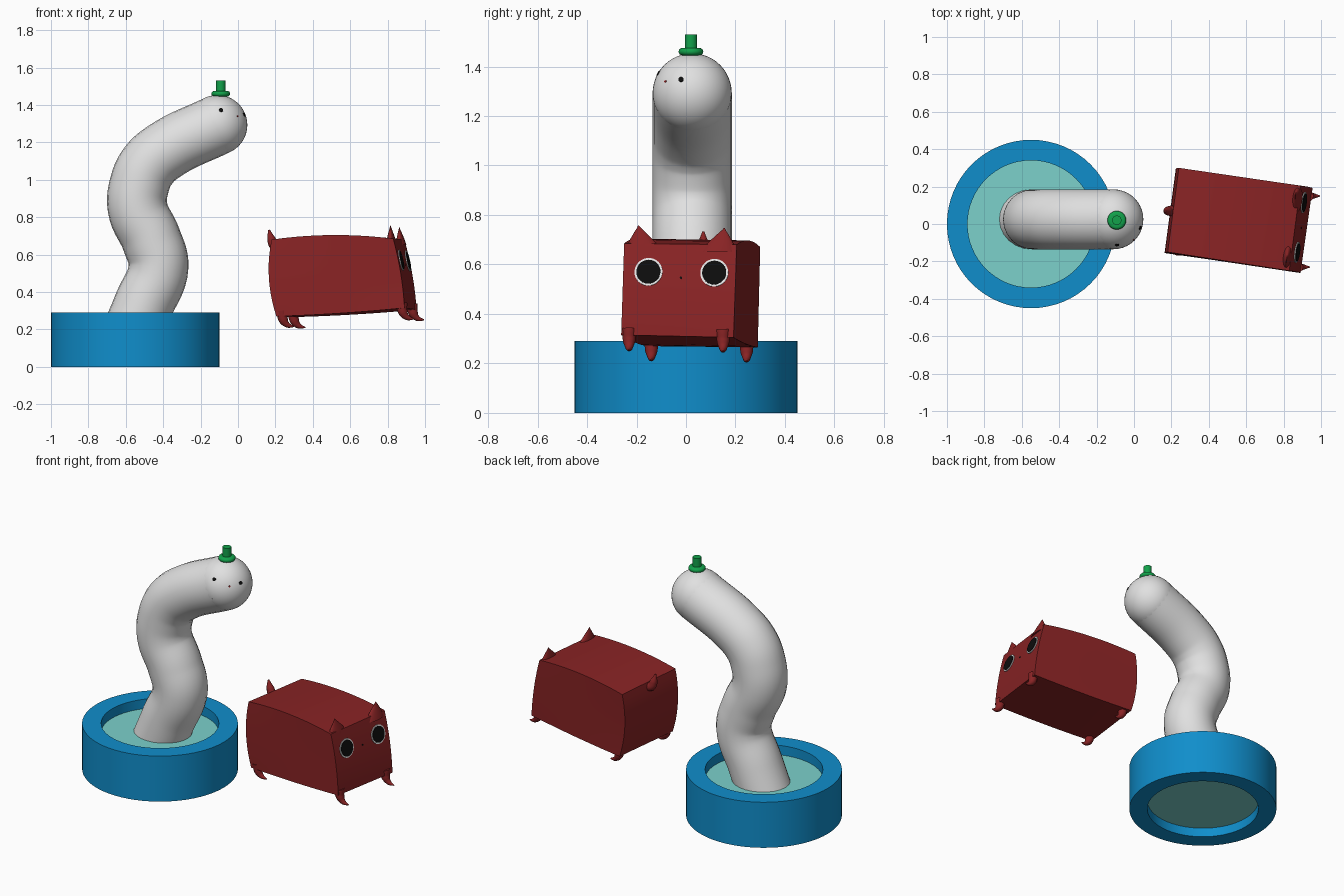
import bpy, bmesh, math
from mathutils import Vector

if "Cube" in bpy.data.objects:
    bpy.data.objects.remove(bpy.data.objects["Cube"])


def material(name, rgb):
    m = bpy.data.materials.new(name)
    m.diffuse_color = (*rgb, 1)
    m.use_nodes = True
    m.node_tree.nodes["Principled BSDF"].inputs["Base Color"].default_value = m.diffuse_color
    return m


BLUE = material("pool_blue", (0.005, 0.27, 0.60))
WATER = material("water_teal", (0.20, 0.64, 0.60))
WHITE = material("body_white", (0.75, 0.75, 0.75))
RED = material("pet_red", (0.25, 0.017, 0.018))
GREEN = material("hat_green", (0.006, 0.36, 0.07))
BLACK = material("eye_black", (0.004, 0.004, 0.004))
EYEWHITE = material("eye_white", (0.9, 0.9, 0.9))


def finish(ob, name, mat, angle=40):
    ob.name = name
    ob.data.materials.clear()
    ob.data.materials.append(mat)
    bpy.ops.object.select_all(action='DESELECT')
    ob.select_set(True)
    bpy.context.view_layer.objects.active = ob
    bpy.ops.object.shade_smooth_by_angle(angle=math.radians(angle))
    return ob


def lathe(name, profile, loc, mat, n=64, closed=True):
    """Revolve an (r, z) profile about the vertical axis."""
    bm = bmesh.new()
    rings = [[bm.verts.new((r * math.cos(2 * math.pi * i / n), r * math.sin(2 * math.pi * i / n), z))
              for i in range(n)] for r, z in profile]
    for k in range(len(rings) if closed else len(rings) - 1):
        a, b = rings[k], rings[(k + 1) % len(rings)]
        for i in range(n):
            j = (i + 1) % n
            bm.faces.new((a[i], a[j], b[j], b[i]))
    if not closed:
        bm.faces.new(rings[0])
        bm.faces.new(rings[-1])
    bmesh.ops.recalc_face_normals(bm, faces=bm.faces)
    me = bpy.data.meshes.new(name)
    bm.to_mesh(me)
    bm.free()
    ob = bpy.data.objects.new(name, me)
    bpy.context.collection.objects.link(ob)
    ob.location = loc
    return finish(ob, name, mat)


def tube(name, pts, radii, mat, depth=1.0, res=8):
    """Round tube through points, with a radius at each point."""
    cu = bpy.data.curves.new(name, 'CURVE')
    cu.dimensions = '3D'
    cu.bevel_depth, cu.bevel_resolution = depth, res
    cu.resolution_u, cu.use_fill_caps = 8, True
    sp = cu.splines.new('BEZIER')
    sp.bezier_points.add(len(pts) - 1)
    for bp, p, r in zip(sp.bezier_points, pts, radii):
        bp.co, bp.radius = p, r
        bp.handle_left_type = bp.handle_right_type = 'AUTO'
    ob = bpy.data.objects.new(name, cu)
    bpy.context.collection.objects.link(ob)
    bpy.ops.object.select_all(action='DESELECT')
    ob.select_set(True)
    bpy.context.view_layer.objects.active = ob
    bpy.ops.object.convert(target='MESH')
    return finish(bpy.context.object, name, mat)


def disc(name, loc, normal, r, mat, depth=0.006, n=32):
    """Thin round plate facing a direction."""
    bpy.ops.mesh.primitive_cylinder_add(vertices=n, radius=r, depth=depth, location=loc)
    ob = bpy.context.object
    ob.rotation_euler = Vector(normal).to_track_quat('Z', 'Y').to_euler()
    return finish(ob, name, mat)


# Pool ring and water
lathe("pool_ring", [(0.45, 0), (0.45, 0.29), (0.34, 0.29), (0.34, 0)], (-0.55, 0, 0), BLUE)
lathe("pool_water", [(0.341, 0.06), (0.341, 0.23)], (-0.55, 0, 0), WATER, closed=False)

# Long bent body with a round head
Y = 0.025
path = [(-0.58, 0.15), (-0.505, 0.33), (-0.425, 0.535), (-0.463, 0.68), (-0.537, 0.85),
        (-0.525, 0.98), (-0.48, 1.075), (-0.39, 1.155), (-0.11, 1.293)]
tube("long_body", [(x, Y, z) for x, z in path], [1] * len(path), WHITE, 0.16, 10)
HEAD = Vector((-0.11, Y, 1.293))
bpy.ops.mesh.primitive_uv_sphere_add(segments=40, ring_count=24, radius=0.16, location=HEAD)
finish(bpy.context.object, "body_head", WHITE)

# Tiny face on the head
for name, d, r, mat in (("head_eye_right", (0.143, -0.045, 0.055), 0.011, BLACK),
                        ("head_eye_left", (0.02, -0.137, 0.08), 0.011, BLACK),
                        ("head_mouth", (0.105, -0.105, 0.045), 0.005, RED)):
    d = Vector(d).normalized()
    disc(name, HEAD + d * 0.159, d, r, mat, n=16)

# Small hat: rounded brim and knob
brim = [(0.034 + 0.016 * math.cos(a), 1.46 + 0.015 * math.sin(a))
        for a in [math.pi * (i / 8 - 0.5) for i in range(9)]]
lathe("hat_brim", brim, (-0.092, 0.02, 0), GREEN, 32, closed=False)
lathe("hat_knob", [(0.025, 1.44), (0.025, 1.53)], (-0.092, 0.02, 0), GREEN, 32, closed=False)

# Boxy pet body: a cube stretched to eight corners, with bulging faces
CORNERS = {(-1, -1, -1): (0.205, -0.16, 0.27), (-1, 1, -1): (0.265, 0.29, 0.265),
           (-1, -1, 1): (0.18, -0.15, 0.68), (-1, 1, 1): (0.24, 0.30, 0.67),
           (1, -1, -1): (0.89, -0.262, 0.315), (1, 1, -1): (0.955, 0.192, 0.305),
           (1, -1, 1): (0.83, -0.25, 0.685), (1, 1, 1): (0.89, 0.205, 0.68)}


def pet(u, v, w):
    p = Vector()
    for (a, b, c), co in CORNERS.items():
        p += Vector(co) * ((1 + a * u) * (1 + b * v) * (1 + c * w) / 8)
    p.x += 0.5 * u * (1 - w * w) * (0.02 if u > 0 else 0.055)
    p.z += (1 - u * u) * (0.022 if w > 0 else 0.006) * w
    return p


bm = bmesh.new()
bmesh.ops.create_cube(bm, size=2)
bmesh.ops.subdivide_edges(bm, edges=bm.edges, cuts=9, use_grid_fill=True)
for vert in bm.verts:
    vert.co = pet(*vert.co)
me = bpy.data.meshes.new("pet_body")
bm.to_mesh(me)
bm.free()
ob = bpy.data.objects.new("pet_body", me)
bpy.context.collection.objects.link(ob)
finish(ob, "pet_body", RED)

# Pet eyes: white plate with a black plate on top
for side, v in (("left", -0.55), ("right", 0.62)):
    w = 0.385
    c = pet(1, v, w)
    nrm = (pet(1, v + 0.1, w) - c).cross(pet(1, v, w + 0.1) - c).normalized()
    disc(f"pet_eye_white_{side}", c + nrm * 0.001, nrm, 0.057, EYEWHITE)
    disc(f"pet_eye_black_{side}", c + nrm * 0.004, nrm, 0.049, BLACK)
c = pet(1, 0.03, 0.27)
disc("pet_nose", c, (0.97, -0.14, 0.15), 0.005, BLACK, n=12)

# Pet ears: flattened curved horns on the front top edge
for side, base, tip, wide in (("left", (0.82, -0.17, 0.655), (0.815, -0.192, 0.757), 0.075),
                              ("right", (0.872, 0.13, 0.65), (0.862, 0.155, 0.747), 0.075)):
    base, tip = Vector(base), Vector(tip)
    bm = bmesh.new()
    n, rings = 24, []
    for t in (0, 0.25, 0.5, 0.75, 0.92, 1):
        c = base.lerp(tip, t)
        k = max(1 - t ** 1.2, 0.03)
        rings.append([bm.verts.new((c.x + 0.028 * k * math.cos(a) + 0.1 * k * wide * math.sin(a),
                                    c.y + wide * k * math.sin(a), c.z))
                      for a in [2 * math.pi * i / n for i in range(n)]])
    for a, b in zip(rings, rings[1:]):
        for i in range(n):
            bm.faces.new((a[i], a[(i + 1) % n], b[(i + 1) % n], b[i]))
    bm.faces.new(rings[0])
    bm.faces.new(rings[-1])
    bmesh.ops.recalc_face_normals(bm, faces=bm.faces)
    me = bpy.data.meshes.new("pet_ear")
    bm.to_mesh(me)
    bm.free()
    ob = bpy.data.objects.new("pet_ear", me)
    bpy.context.collection.objects.link(ob)
    finish(ob, f"pet_ear_{side}", RED)

# Pet feet: small claws curling forward
for name, x, y, z in (("front_left", 0.875, -0.23, 0.32), ("front_right", 0.93, 0.15, 0.315),
                      ("back_left", 0.235, -0.14, 0.28), ("back_right", 0.295, 0.245, 0.275)):
    tube(f"pet_foot_{name}", [(x, y, z + 0.02), (x + 0.008, y, z - 0.03), (x + 0.03, y, z - 0.056),
                              (x + 0.065, y, z - 0.065)],
         [0.03, 0.025, 0.015, 0.003], RED, res=4)

# Pet tail: short horn curling up at the back
tube("pet_tail", [(0.23, 0.07, 0.64), (0.195, 0.07, 0.65), (0.178, 0.07, 0.685), (0.166, 0.07, 0.732)],
     [0.03, 0.028, 0.022, 0.005], RED, res=4)
